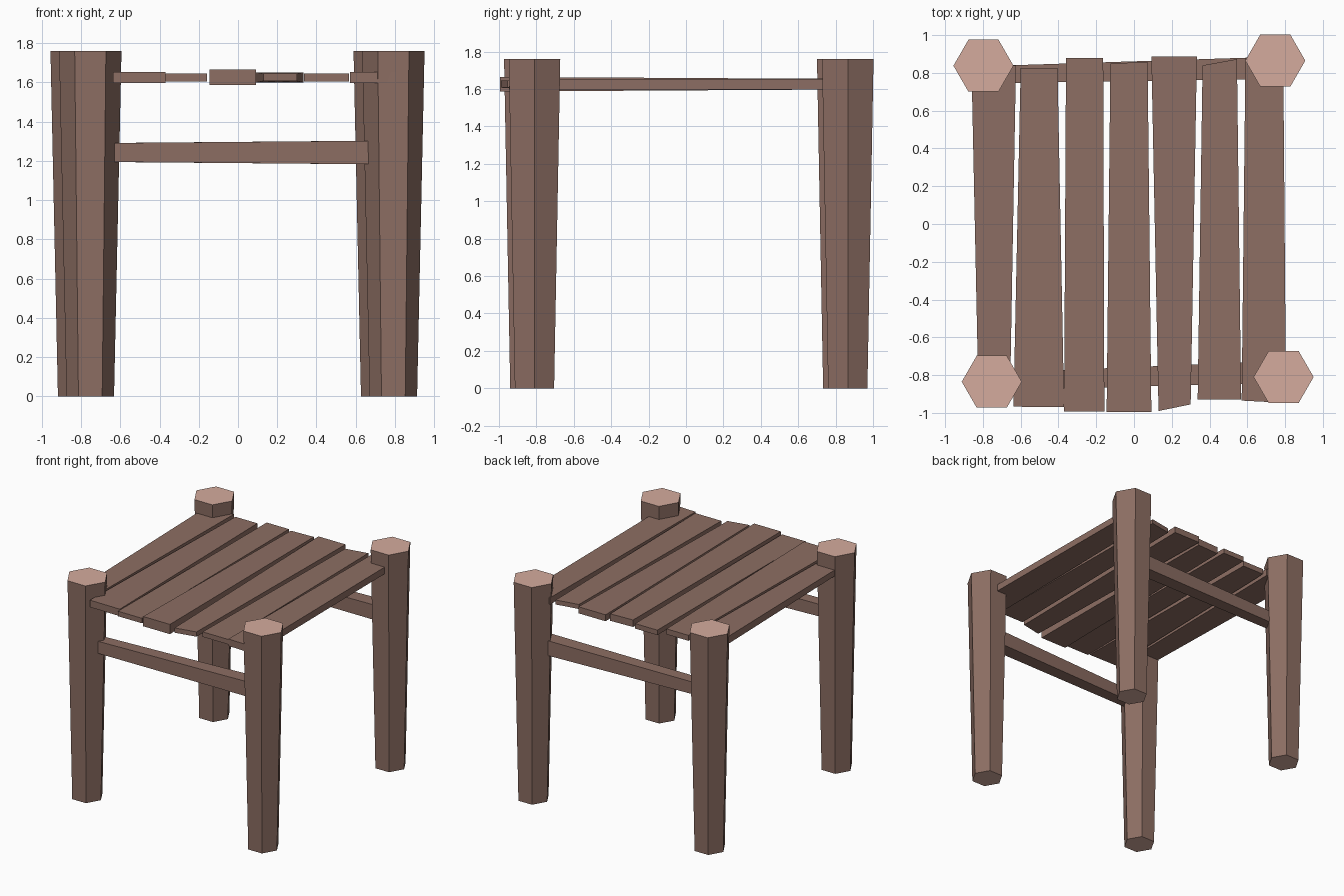
import bpy, bmesh, math

if "Cube" in bpy.data.objects:
    bpy.data.objects.remove(bpy.data.objects["Cube"])


def material(name, rgb):
    m = bpy.data.materials.new(name)
    m.diffuse_color = (*rgb, 1.0)
    m.use_nodes = True
    m.node_tree.nodes["Principled BSDF"].inputs["Base Color"].default_value = m.diffuse_color
    return m


BARK = material("brown wood", (0.266, 0.156, 0.125))
CUT = material("pale cut wood", (0.66, 0.41, 0.34))


def finish(name, bm, mats):
    bmesh.ops.recalc_face_normals(bm, faces=bm.faces)
    mesh = bpy.data.meshes.new(name)
    bm.to_mesh(mesh)
    bm.free()
    for m in mats:
        mesh.materials.append(m)
    bpy.context.collection.objects.link(bpy.data.objects.new(name, mesh))


def leg(name, x, y, r_foot=0.121, r_top=0.159, height=1.76):
    """Six-sided post that widens upward, with pale end grain."""
    bm = bmesh.new()
    rings = []
    for r, z in ((r_foot, 0), (r_top, height)):
        rings.append([bm.verts.new((x + r * math.cos(i * math.pi / 3),
                                    y + r * math.sin(i * math.pi / 3), z))
                      for i in range(6)])
    low, top = rings
    for i in range(6):
        j = (i + 1) % 6
        bm.faces.new((low[i], low[j], top[j], top[i]))
    for ring in rings:
        bm.faces.new(ring).material_index = 1
    finish(name, bm, (BARK, CUT))


def bar(name, end_a, end_b):
    """Tapered plank between two four-cornered ends."""
    bm = bmesh.new()
    a = [bm.verts.new(p) for p in end_a]
    b = [bm.verts.new(p) for p in end_b]
    for i in range(4):
        j = (i + 1) % 4
        bm.faces.new((a[i], a[j], b[j], b[i]))
    bm.faces.new(a)
    bm.faces.new(b)
    finish(name, bm, (BARK,))


# Legs
leg("front_left_leg", -0.753, -0.835)
leg("front_right_leg", 0.792, -0.810)
leg("back_left_leg", -0.797, 0.838)
leg("back_right_leg", 0.748, 0.865)


# Rails: (x, centre y, half width, half height) at each end
def rail_end(x, y, hw, hh, z=1.243):
    return [(x, y - hw, z - hh), (x, y + hw, z - hh),
            (x, y + hw, z + hh), (x, y - hw, z + hh)]


bar("front_rail", rail_end(-0.68, -0.832, 0.046, 0.048), rail_end(0.72, -0.785, 0.058, 0.06))
bar("back_rail", rail_end(-0.72, 0.792, 0.046, 0.048), rail_end(0.68, 0.825, 0.058, 0.06))


# Seat slats: (left x, right x, left y, right y, half thickness) front, then back
def slat_end(x0, x1, y0, y1, h, z=1.626):
    return [(x0, y0, z - h), (x1, y1, z - h), (x1, y1, z + h), (x0, y0, z + h)]


SLATS = [
    ((-0.825, -0.655, -0.84, -0.84, 0.024), (-0.860, -0.625, 0.82, 0.84, 0.030)),
    ((-0.638, -0.370, -0.967, -0.970, 0.028), (-0.600, -0.405, 0.825, 0.825, 0.022)),
    ((-0.370, -0.157, -0.992, -0.992, 0.020), (-0.360, -0.163, 0.878, 0.878, 0.020)),
    ((-0.145, 0.092, -0.995, -0.995, 0.039), (-0.125, 0.072, 0.850, 0.858, 0.028)),
    ((0.130, 0.300, -0.990, -0.955, 0.019), (0.092, 0.333, 0.888, 0.888, 0.026)),
    ((0.337, 0.567, -0.930, -0.930, 0.020), (0.363, 0.545, 0.840, 0.873, 0.018)),
    ((0.570, 0.805, -0.935, -0.947, 0.028), (0.590, 0.790, 0.880, 0.890, 0.027)),
]
for n, (front, back) in enumerate(SLATS, 1):
    bar(f"seat_slat_{n}", slat_end(*front), slat_end(*back))
